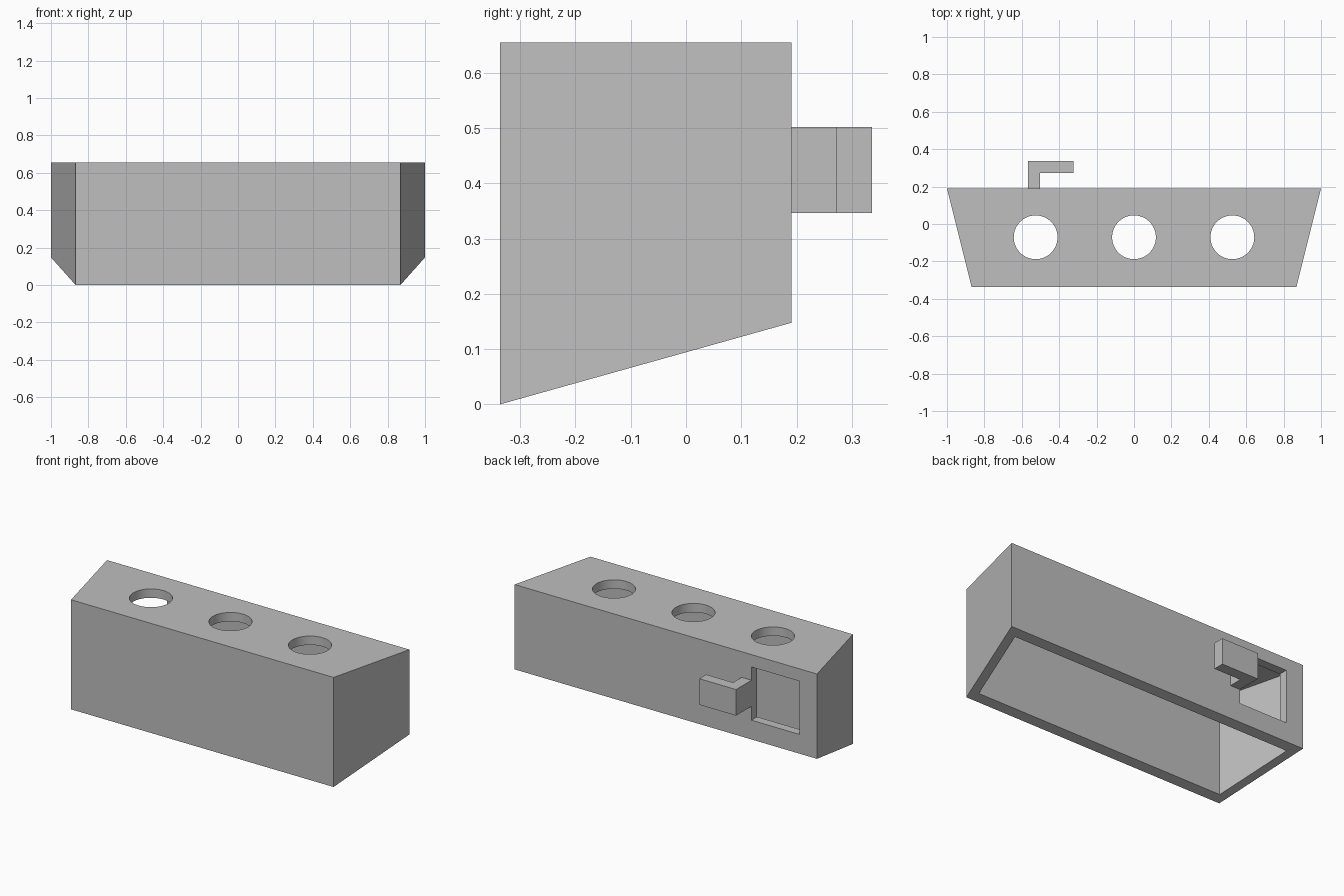
import bpy, bmesh

cube = bpy.data.objects.get("Cube")
if cube:
    bpy.data.objects.remove(cube, do_unlink=True)

FRONT, BACK, TOP, WALL = -0.337, 0.191, 0.655, 0.053

grey = bpy.data.materials.new("plain grey")
grey.use_nodes = True
grey.diffuse_color = (0.52, 0.52, 0.52, 1)
grey.node_tree.nodes["Principled BSDF"].inputs["Base Color"].default_value = grey.diffuse_color


def half_width(y):
    return 0.868 + (y - FRONT) * 0.25


def bottom(x, y):
    return (y - FRONT) * 0.28


def prism(name, plan, low, high):
    """Extrude a plan outline; low is a function of x and y."""
    bm = bmesh.new()
    face = bm.faces.new([bm.verts.new((x, y, low(x, y))) for x, y in plan])
    for v in [g for g in bmesh.ops.extrude_face_region(bm, geom=[face])["geom"]
              if isinstance(g, bmesh.types.BMVert)]:
        v.co.z = high
    bmesh.ops.recalc_face_normals(bm, faces=bm.faces)
    mesh = bpy.data.meshes.new(name)
    bm.to_mesh(mesh)
    bm.free()
    mesh.materials.append(grey)
    ob = bpy.data.objects.new(name, mesh)
    bpy.context.collection.objects.link(ob)
    return ob


def trapezoid(y0, y1, inset):
    a, b = half_width(y0) - inset, half_width(y1) - inset
    return [(-a, y0), (a, y0), (b, y1), (-b, y1)]


def cut(target, cutter):
    cutter.hide_render = True
    cutter.hide_set(True)
    mod = target.modifiers.new(cutter.name, "BOOLEAN")
    mod.operation, mod.solver, mod.object = "DIFFERENCE", "EXACT", cutter
    bpy.context.view_layer.objects.active = target
    bpy.ops.object.modifier_apply(modifier=mod.name)
    bpy.data.objects.remove(cutter, do_unlink=True)


# Tapered housing, hollow and open below
housing = prism("housing", trapezoid(FRONT, BACK, 0), bottom, TOP)
cut(housing, prism("cavity", trapezoid(FRONT + WALL, BACK - WALL, WALL * 1.03),
                   lambda x, y: -0.2, TOP - WALL))

# Three round holes through the top
for x in (-0.526, 0, 0.526):
    bpy.ops.mesh.primitive_cylinder_add(vertices=64, radius=0.117, depth=0.2,
                                        location=(x, -0.071, TOP))
    hole = bpy.context.object
    hole.name = "hole_cutter"
    hole.data.materials.append(grey)
    cut(housing, hole)

# Square opening in the back wall
cut(housing, prism("opening", [(-0.885, 0.08), (-0.567, 0.08), (-0.567, 0.3), (-0.885, 0.3)],
                   lambda x, y: 0.263, 0.581))

# L-shaped hook beside the opening
L, S, R = -0.567, -0.502, -0.324
prism("hook", [(L, BACK), (S, BACK), (S, 0.272), (R, 0.272), (R, 0.337), (L, 0.337)],
      lambda x, y: 0.346, 0.502)

# Smooth hole walls, sharp edges elsewhere
bpy.ops.object.select_all(action="DESELECT")
housing.select_set(True)
bpy.context.view_layer.objects.active = housing
bpy.ops.object.shade_smooth_by_angle()
